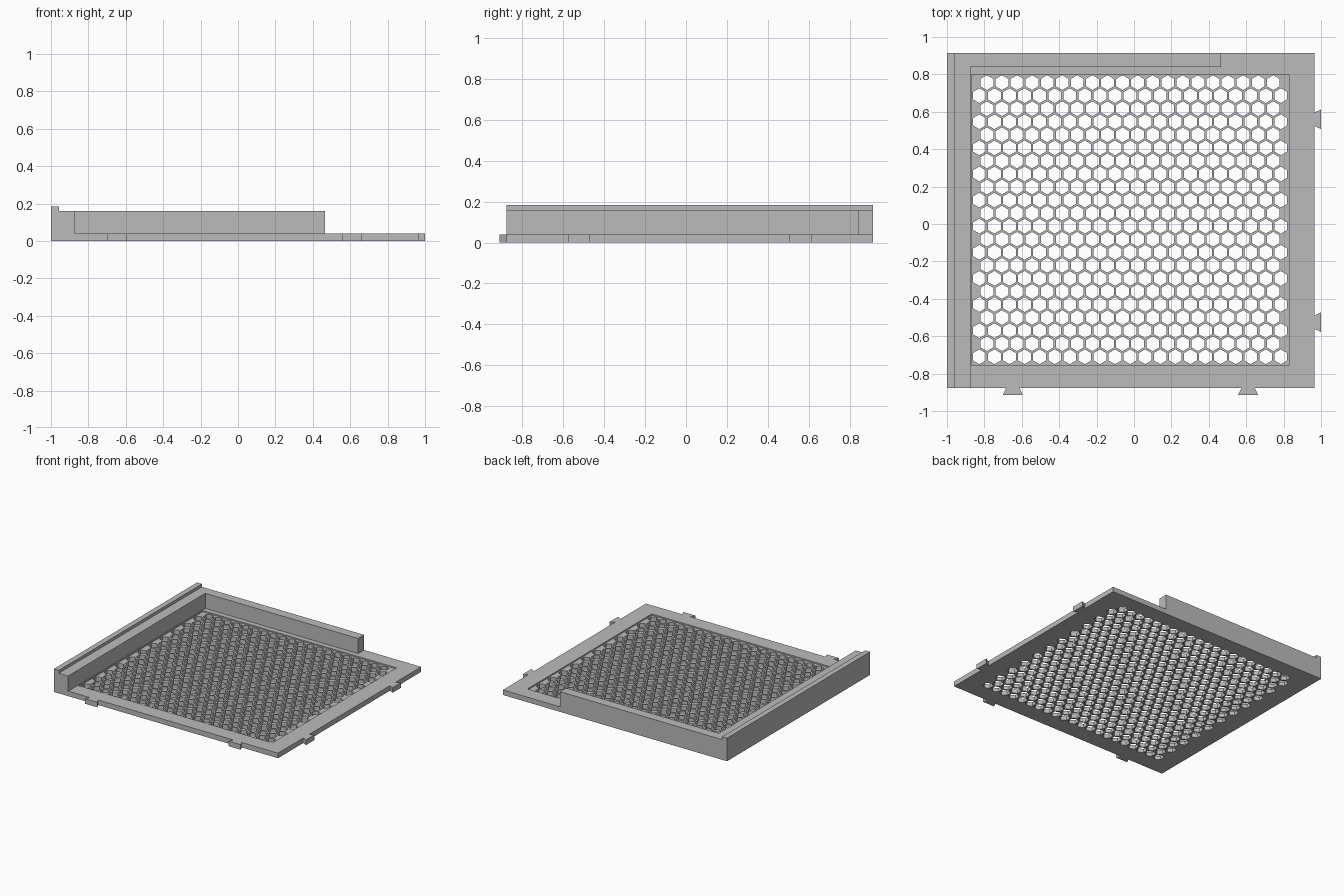
import bpy, bmesh, math
from mathutils import Matrix, Vector

cube = bpy.data.objects.get("Cube")
if cube:
    bpy.data.objects.remove(cube, do_unlink=True)

grey = bpy.data.materials.new("plain grey")
grey.use_nodes = True
grey.diffuse_color = (0.5, 0.5, 0.5, 1)
grey.node_tree.nodes["Principled BSDF"].inputs["Base Color"].default_value = (0.5, 0.5, 0.5, 1)

# Overall outline and heights
LEFT, RIGHT, FRONT, BACK = -1.0, 0.965, -0.877, 0.915
PLATE, PANEL, RAIL, LIP = 0.04, 0.03, 0.16, 0.183


def rect(x0, x1, y0, y1):
    return [(x0, y0), (x1, y0), (x1, y1), (x0, y1)]


def sheet(name, loops, z0, z1, matrix=Matrix()):
    """Extrude a flat outline, with any further loops as holes, from z0 to z1."""
    curve = bpy.data.curves.new(name, 'CURVE')
    curve.dimensions = '2D'
    curve.fill_mode = 'BOTH'
    curve.extrude = (z1 - z0) / 2
    for loop in loops:
        spline = curve.splines.new('POLY')
        spline.points.add(len(loop) - 1)
        for point, (x, y) in zip(spline.points, loop):
            point.co = (x, y, 0, 1)
        spline.use_cyclic_u = True
    helper = bpy.data.objects.new(name + " outline", curve)
    bpy.context.scene.collection.objects.link(helper)
    deps = bpy.context.evaluated_depsgraph_get()
    mesh = bpy.data.meshes.new_from_object(helper.evaluated_get(deps))
    bpy.data.objects.remove(helper, do_unlink=True)
    bpy.data.curves.remove(curve)

    bm = bmesh.new()
    bm.from_mesh(mesh)
    bmesh.ops.remove_doubles(bm, verts=bm.verts, dist=1e-4)
    bmesh.ops.recalc_face_normals(bm, faces=bm.faces)
    bmesh.ops.translate(bm, verts=bm.verts, vec=Vector((0, 0, (z0 + z1) / 2)))
    bm.transform(matrix)
    for face in bm.faces:
        face.smooth = False
    bm.to_mesh(mesh)
    bm.free()
    mesh.name = name
    mesh.materials.clear()
    mesh.materials.append(grey)
    obj = bpy.data.objects.new(name, mesh)
    bpy.context.scene.collection.objects.link(obj)
    return obj


# Border frame around the slightly sunken grille
opening = rect(-0.87, 0.83, -0.757, 0.80)
sheet("border_frame", [rect(LEFT, RIGHT, FRONT, BACK), opening], 0, PLATE)

# Honeycomb grille: staggered rows of pointed-up hexagonal holes
pitch, radius, rows = 0.0806, 0.0395, 22
holes = []
for row in range(rows):
    short = row % 2 == 0
    y = 0.756 - row * pitch * math.sqrt(3) / 2
    for col in range(20 if short else 21):
        x = -0.827 + pitch * (col + (0.5 if short else 0))
        holes.append([(x + radius * math.sin(k * math.pi / 3),
                       y + radius * math.cos(k * math.pi / 3)) for k in range(6)])
sheet("honeycomb_grille", [opening] + holes, 0, PANEL)

# Side rail with a raised outer lip, its profile swept from front to back
profile = [(LEFT, PLATE), (-0.875, PLATE), (-0.875, RAIL),
           (-0.957, RAIL), (-0.957, LIP), (LEFT, LIP)]
sheet("side_rail", [profile], -BACK, -FRONT, Matrix.Rotation(math.pi / 2, 4, 'X'))

# Shorter rail along the back
sheet("back_rail", [rect(-0.875, 0.465, 0.84, BACK)], PLATE, RAIL)

# Dovetail tabs on the front and side edges
tab = [(-0.036, 0), (0.036, 0), (0.053, -0.036), (-0.053, -0.036)]
for i, x in enumerate((-0.648, 0.61)):
    sheet(f"front_tab_{i + 1}", [tab], 0, PLATE, Matrix.Translation((x, FRONT, 0)))
for i, y in enumerate((-0.525, 0.56)):
    turn = Matrix.Translation((RIGHT, y, 0)) @ Matrix.Rotation(math.pi / 2, 4, 'Z')
    sheet(f"side_tab_{i + 1}", [tab], 0, PLATE, turn)
